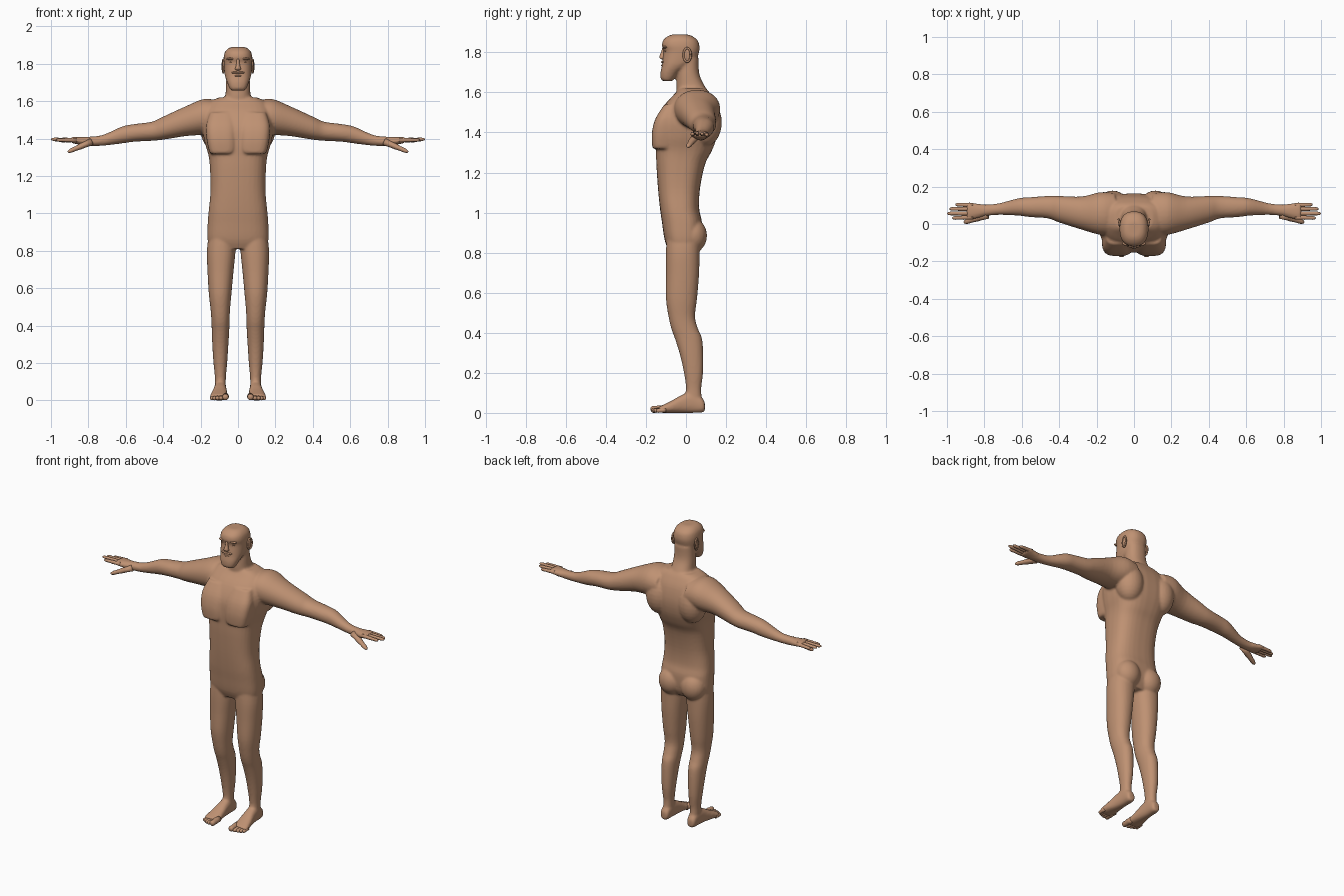
import bpy, bmesh, math
from mathutils import Vector, Matrix

skin = bpy.data.materials.new("skin")
skin.diffuse_color = (0.52, 0.285, 0.17, 1)


def finish(bm, name):
    bmesh.ops.recalc_face_normals(bm, faces=bm.faces[:])
    for f in bm.faces:
        f.smooth = True
    me = bpy.data.meshes.new(name)
    bm.to_mesh(me)
    bm.free()
    me.materials.append(skin)
    ob = bpy.data.objects.new(name, me)
    bpy.context.collection.objects.link(ob)
    return ob


def skin_rings(bm, rings):
    vs = [[bm.verts.new(p) for p in r] for r in rings]
    n = len(vs[0])
    for a, b in zip(vs, vs[1:]):
        for i in range(n):
            j = (i + 1) % n
            bm.faces.new((a[i], a[j], b[j], b[i]))
    bm.faces.new(vs[0][::-1])
    bm.faces.new(vs[-1])


def loft(bm, rows, axis, s=1, p=2.3, n=32, steps=4):
    """Rows are (position, min u, max u, min v, max v), joined by a smooth curve."""
    rows = [Vector(r) for r in rows]
    pad = [rows[0]] + rows + [rows[-1]]
    fine = []
    for a, b, c, d in zip(pad, pad[1:], pad[2:], pad[3:]):
        for k in range(steps):
            t = k / steps
            fine.append(0.5 * (2 * b + (c - a) * t + (2 * a - 5 * b + 4 * c - d) * t * t
                               + (3 * b - a - 3 * c + d) * t ** 3))
    fine.append(rows[-1])
    rings = []
    for t, u0, u1, v0, v1 in fine:
        ring = []
        for i in range(n):
            a = 2 * math.pi * (i + 0.5) / n
            c, d = math.cos(a), math.sin(a)
            u = (u0 + u1) / 2 + (u1 - u0) / 2 * math.copysign(abs(c) ** (2 / p), c)
            v = (v0 + v1) / 2 + (v1 - v0) / 2 * math.copysign(abs(d) ** (2 / p), d)
            x, y, z = {'x': (t, u, v), 'y': (u, t, v), 'z': (u, v, t)}[axis]
            ring.append((s * x, y, z))
        rings.append(ring)
    skin_rings(bm, rings)


def sym(rows):
    """(z, half width, front, back) to loft rows."""
    return [(z, -w, w, f, b) for z, w, f, b in rows]


def blob(bm, centre, radii, s=1):
    m = Matrix.Translation((s * centre[0], centre[1], centre[2])) @ Matrix.Diagonal((*radii, 1))
    bmesh.ops.create_uvsphere(bm, u_segments=24, v_segments=14, radius=1, matrix=m)


def digit(bm, a, b, r0, r1, s=1, flat=1.0):
    """Tapered finger or toe with a rounded tip."""
    a, b = Vector(a), Vector(b)
    d = b - a
    side = d.cross(Vector((0, 0, 1))).normalized()
    up = side.cross(d).normalized()
    rings = []
    for t, k in ((0, 1), (.3, .95), (.45, 1.02), (.65, .92), (.85, 1), (.94, .8), (.985, .5), (1, .15)):
        r = (r0 + (r1 - r0) * t) * k
        ring = []
        for i in range(12):
            w = i * math.pi / 6
            q = a + d * t + side * r * math.cos(w) + up * r * flat * math.sin(w)
            ring.append((s * q.x, q.y, q.z))
        rings.append(ring)
    skin_rings(bm, rings)


# Body: overlapping volumes fused into one smooth skin
bm = bmesh.new()
torso = [(.81, .145, -.085, .05), (.86, .163, -.106, .075), (.95, .162, -.12, .08), (1.02, .156, -.13, .066),
         (1.12, .147, -.14, .07), (1.24, .15, -.148, .095), (1.31, .158, -.15, .13), (1.38, .178, -.153, .155),
         (1.46, .19, -.145, .163), (1.54, .18, -.105, .148), (1.595, .15, -.055, .12), (1.62, .10, -.035, .10)]
loft(bm, sym(torso), 'z', p=2.7)
neck = [(1.55, .10, -.04, .14), (1.62, .07, -.048, .10), (1.69, .064, -.045, .067), (1.77, .062, -.04, .063)]
loft(bm, sym(neck), 'z')
head = [(1.657, .036, -.115, -.068), (1.668, .045, -.126, -.058), (1.70, .058, -.127, -.03),
        (1.735, .070, -.120, .02), (1.765, .074, -.117, .052), (1.805, .076, -.112, .066),
        (1.832, .077, -.120, .067), (1.86, .071, -.114, .058), (1.88, .055, -.092, .033), (1.889, .035, -.07, .01)]
loft(bm, sym(head), 'z', p=2.4)
arm = [(.10, -.06, .165, 1.43, 1.60), (.18, -.058, .17, 1.42, 1.612), (.28, -.03, .147, 1.413, 1.572),
       (.40, .008, .15, 1.394, 1.517), (.46, .03, .15, 1.388, 1.49), (.555, .037, .143, 1.383, 1.477),
       (.62, .045, .137, 1.374, 1.464), (.72, .049, .111, 1.362, 1.42), (.79, .043, .104, 1.36, 1.41),
       (.83, .033, .108, 1.364, 1.409), (.88, .022, .116, 1.374, 1.408), (.895, .024, .115, 1.38, 1.405)]
leg = [(.90, .01, .155, -.095, .07), (.80, .013, .166, -.10, .068), (.69, .024, .163, -.10, .065),
       (.57, .035, .156, -.10, .055), (.48, .043, .146, -.087, .045), (.42, .045, .142, -.073, .06),
       (.37, .047, .140, -.055, .08), (.29, .052, .137, -.03, .086), (.20, .058, .131, -.01, .085),
       (.12, .065, .123, 0, .076), (.06, .065, .123, -.01, .08), (.03, .068, .12, -.01, .08)]
foot = [(.094, .076, .112, .01, .05), (.08, .066, .122, .002, .075), (.03, .063, .126, 0, .105),
        (-.02, .060, .132, 0, .09), (-.07, .056, .143, 0, .062), (-.115, .053, .15, 0, .04),
        (-.135, .056, .146, .003, .031)]
pec = [(1.318, .03, .145, -.163, -.05), (1.335, .012, .155, -.169, -.05), (1.40, .008, .168, -.17, -.03),
       (1.47, .008, .17, -.152, -.02), (1.54, .02, .15, -.108, 0)]
for s in (1, -1):
    loft(bm, arm, 'x', s, 2.1)
    loft(bm, leg, 'z', s, 2.2)
    loft(bm, foot, 'y', s, 2.4)
    loft(bm, pec, 'z', s, 3.2)
    blob(bm, (.115, .095, 1.45), (.085, .084, .12), s)   # shoulder blade
    blob(bm, (.078, .035, .885), (.078, .07, .085), s)   # buttock
body = finish(bm, "body")
mod = body.modifiers.new("fuse", 'REMESH')
mod.mode = 'VOXEL'
mod.voxel_size = .007
mod.use_smooth_shade = True
mod = body.modifiers.new("soften", 'SMOOTH')
mod.factor = .5
mod.iterations = 4

for s, label in ((1, "left"), (-1, "right")):
    # Fingers and thumb
    bm = bmesh.new()
    for y, tip, z in ((.104, .955, 1.388), (.081, .987, 1.393), (.056, 1.0, 1.396), (.032, .972, 1.392)):
        digit(bm, (.86, .069 + (y - .069) * .9, 1.392), (tip, y, z), .0125, .0095, s, .95)
    digit(bm, (.785, .05, 1.382), (.91, .008, 1.328), .023, .012, s, .85)
    finish(bm, label + "_fingers")
    # Toes
    bm = bmesh.new()
    for x, y, r in ((.067, -.177, .017), (.091, -.172, .012), (.109, -.166, .0115),
                    (.125, -.158, .011), (.139, -.148, .0105)):
        digit(bm, (x, -.10, r + .004), (x, y, r), r * 1.1, r, s)
    finish(bm, label + "_toes")
    # Ear: bowl with a raised rim
    bm = bmesh.new()
    blob(bm, (.076, .006, 1.785), (.007, .017, .032), s)
    rings = []
    for i in range(25):
        a = 2 * math.pi * i / 24
        c = Vector((s * (.079 + .003 * math.cos(a)), .006 + .018 * math.cos(a), 1.787 + .034 * math.sin(a)))
        out = Vector((0, math.cos(a), math.sin(a)))
        rings.append([c + .0055 * (out * math.cos(k * math.pi / 4) + Vector((math.sin(k * math.pi / 4), 0, 0)))
                      for k in range(8)])
    skin_rings(bm, rings)
    finish(bm, label + "_ear")
    # Eye and brow
    bm = bmesh.new()
    blob(bm, (.034, -.099, 1.807), (.013, .009, .006), s)
    finish(bm, label + "_eye")
    bm = bmesh.new()
    blob(bm, (.035, -.104, 1.826), (.027, .013, .007), s)
    finish(bm, label + "_brow")

# Nose
bm = bmesh.new()
loft(bm, sym([(1.765, .010, -.122, -.10), (1.77, .016, -.131, -.10), (1.78, .014, -.133, -.10),
              (1.80, .009, -.125, -.10), (1.825, .008, -.118, -.10)]), 'z', n=16)
finish(bm, "nose")

# Moustache and lower lip, leaving a mouth line between them
bm = bmesh.new()
for s in (1, -1):
    blob(bm, (.014, -.114, 1.752), (.022, .011, .006), s)
blob(bm, (0, -.115, 1.735), (.02, .010, .005))
finish(bm, "moustache_and_lip")
